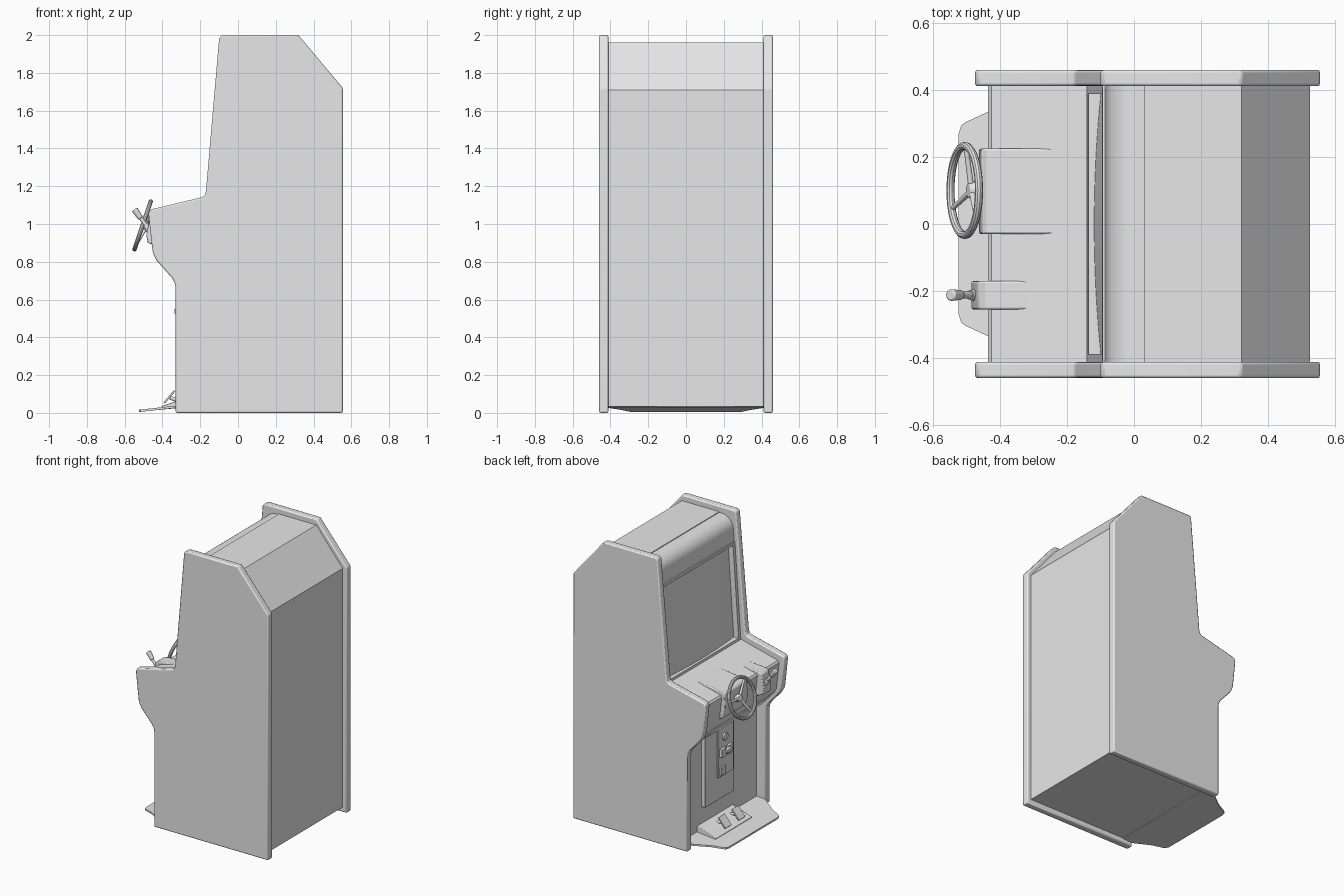
import bpy, bmesh, math
from mathutils import Vector, Matrix

cube = bpy.data.objects.get("Cube")
if cube:
    bpy.data.objects.remove(cube, do_unlink=True)

grey = bpy.data.materials.new("plain grey")
grey.use_nodes = True
grey.diffuse_color = (0.8, 0.8, 0.8, 1)
grey.node_tree.nodes["Principled BSDF"].inputs["Base Color"].default_value = (0.8, 0.8, 0.8, 1)


def finish(name, bm, bevel=0, segments=2):
    bmesh.ops.recalc_face_normals(bm, faces=bm.faces)
    mesh = bpy.data.meshes.new(name)
    bm.to_mesh(mesh)
    bm.free()
    mesh.materials.append(grey)
    obj = bpy.data.objects.new(name, mesh)
    bpy.context.scene.collection.objects.link(obj)
    bpy.ops.object.select_all(action="DESELECT")
    obj.select_set(True)
    bpy.context.view_layer.objects.active = obj
    if bevel:
        mod = obj.modifiers.new("bevel", "BEVEL")
        mod.width = bevel
        mod.segments = segments
        mod.limit_method = "ANGLE"
        mod.angle_limit = math.radians(40)
    bpy.ops.object.shade_smooth_by_angle(angle=math.radians(30))
    return obj


def extrude(name, lower, upper, bevel=0):
    """Solid joining two matching outlines."""
    bm = bmesh.new()
    a = [bm.verts.new(p) for p in lower]
    b = [bm.verts.new(p) for p in upper]
    bm.faces.new(a)
    bm.faces.new(b)
    for i in range(len(a)):
        j = (i + 1) % len(a)
        bm.faces.new((a[i], a[j], b[j], b[i]))
    return finish(name, bm, bevel)


def prism(name, profile, y0, y1, bevel=0):
    """Side profile (x, z) extruded across the cabinet."""
    return extrude(name, [(x, y0, z) for x, z in profile],
                   [(x, y1, z) for x, z in profile], bevel)


def box(name, x0, x1, y0, y1, z0, z1, bevel=0):
    return prism(name, [(x0, z0), (x1, z0), (x1, z1), (x0, z1)], y0, y1, bevel)


def rod(name, start, end, r0, r1=None, bevel=0):
    a, b = Vector(start), Vector(end)
    bm = bmesh.new()
    turn = (b - a).to_track_quat("Z", "Y").to_matrix().to_4x4()
    bmesh.ops.create_cone(bm, cap_ends=True, segments=20, radius1=r0,
                          radius2=r0 if r1 is None else r1, depth=(b - a).length,
                          matrix=Matrix.Translation((a + b) / 2) @ turn)
    return finish(name, bm, bevel)


# Side panels with softened edges
side = [(-.33, 0), (.555, 0), (.555, 1.72), (.32, 2), (-.08, 2), (-.094, 1.994),
        (-.1, 1.98), (-.17, 1.17), (-.177, 1.152), (-.19, 1.142), (-.45, 1.08),
        (-.467, 1.073), (-.474, 1.055), (-.453, .86), (-.446, .835), (-.43, .805),
        (-.35, .715), (-.336, .69), (-.33, .66)]
for label, s in (("left", 1), ("right", -1)):
    prism(label + "_side_panel", side, s * .411, s * .46, .008)

# Main body: back, roof and the wall behind the screen
prism("cabinet_body", [(-.26, .035), (.525, .035), (.525, 1.71), (.32, 1.96), (.03, 1.96),
                       (.03, 1.9), (-.04, 1.77), (-.085, 1.12), (-.26, 1.0)], -.412, .412)

# Rounded marquee
curve = [(.01 - .09 * math.sin(t), 1.865 + .09 * math.cos(t))
         for t in [i * math.pi / 16 for i in range(9)]]
prism("marquee", [(.03, 1.77), (.03, 1.955)] + curve + [(-.086, 1.8), (-.088, 1.77)],
      -.412, .412)
prism("marquee_lower_trim", [(-.095, 1.765), (-.06, 1.765), (-.06, 1.785), (-.094, 1.785)],
      -.412, .412, .003)

# Screen surround and bulging glass
def slope(z):
    return -.138 + (z - 1.11) * .068


for label, s in (("left", 1), ("right", -1)):
    prism(label + "_screen_frame", [(slope(1.1), 1.1), (-.05, 1.1), (-.04, 1.77), (slope(1.77), 1.77)],
          s * .388, s * .412)
prism("screen_frame_sill", [(-.138, 1.1), (-.07, 1.1), (-.07, 1.125), (-.136, 1.125)], -.39, .39)


def screen_arc(z):
    ys = [-.388 + .776 * i / 16 for i in range(17)]
    front = [(slope(z) + .018 + .02 * (y / .388) ** 2, y, z) for y in ys]
    return front + [(-.03, .388, z), (-.03, -.388, z)]


extrude("screen_glass", screen_arc(1.12), screen_arc(1.768))

# Console with sloping deck
prism("control_console", [(-.14, 1.11), (-.425, 1.038), (-.435, 1.025), (-.415, .84),
                          (-.4, .81), (-.3, .70), (-.25, .68), (-.14, .68)], -.412, .412)
prism("wheel_housing", [(-.21, 1.088), (-.44, 1.062), (-.455, 1.05), (-.462, .95),
                        (-.445, .88), (-.40, .86), (-.25, .95)], -.03, .225, .006)
prism("lever_housing", [(-.305, 1.066), (-.445, 1.055), (-.465, 1.04), (-.485, .94),
                        (-.478, .9), (-.42, .88), (-.3, .95)], -.255, -.17, .006)

# Steering wheel: ring, hub, spokes and column
centre = Vector((-.505, .1, .993))
axis = Vector((-.947, 0, .32)).normalized()
across = Vector((0, 1, 0))
up = Vector((.32, 0, .947)).normalized()
bm = bmesh.new()
rows = []
for i in range(40):
    a = i * math.tau / 40
    out = across * math.cos(a) + up * math.sin(a)
    rows.append([bm.verts.new(centre + out * (.133 + .012 * math.cos(b)) + axis * .012 * math.sin(b))
                 for b in [k * math.tau / 10 for k in range(10)]])
for i in range(40):
    for k in range(10):
        n, m = (i + 1) % 40, (k + 1) % 10
        bm.faces.new((rows[i][k], rows[n][k], rows[n][m], rows[i][m]))
finish("steering_wheel_rim", bm)
hub = centre - axis * .022
rod("steering_hub", hub - axis * .012, hub + axis * .012, .028, .022, .004)
rod("steering_column", hub - axis * .1, hub, .022)
for i in range(3):
    a = math.radians(5 + 120 * i)
    rod(f"steering_spoke_{i + 1}", hub, centre + (across * math.cos(a) + up * math.sin(a)) * .13, .009, .007)

# Shift lever
rod("lever_boot", (-.45, -.212, .945), (-.49, -.212, .995), .025, .014)
rod("lever_shaft", (-.465, -.212, .965), (-.53, -.212, 1.05), .01)
rod("lever_knob", (-.515, -.212, 1.03), (-.548, -.212, 1.078), .014, .018, .006)

# Coin door with its fittings
box("coin_door", -.29, -.25, -.12, .2, .2, .72, .004)
box("coin_door_plate", -.3, -.28, -.1, .07, .36, .7, .003)
rod("coin_lock", (-.29, .0, .63), (-.312, .0, .63), .025)
for y in (-.045, .03):
    box("coin_slot", -.32, -.29, y - .025, y + .025, .5, .56, .003)
box("coin_slot_lip", -.337, -.3, -.04, .02, .525, .55, .003)
box("coin_return", -.312, -.29, .0, .05, .37, .43, .003)

# Foot plate, slightly tilted down towards the player
outline = [(-.25, -.41), (-.33, -.41), (-.435, -.335), (-.5, -.305), (-.515, -.295), (-.523, -.27)]
outline += [(x, -y) for x, y in reversed(outline)]


def tilted(lift):
    return [(x, y, .03 + min(x + .33, .05) * .11 + lift) for x, y in outline]


extrude("foot_plate", tilted(-.004), tilted(.008))

# Pedal ramp and the two pedals
prism("pedal_ramp", [(-.405, .022), (-.25, .03), (-.25, .085), (-.275, .08), (-.405, .036)],
      -.15, .25, .003)
for label, y in (("brake", .09), ("gas", -.06)):
    prism(label + "_pedal", [(-.395, .055), (-.387, .05), (-.332, .113), (-.34, .12)],
          y - .035, y + .035, .002)
    rod(label + "_pedal_arm", (-.36, y, .08), (-.3, y, .06), .01)
